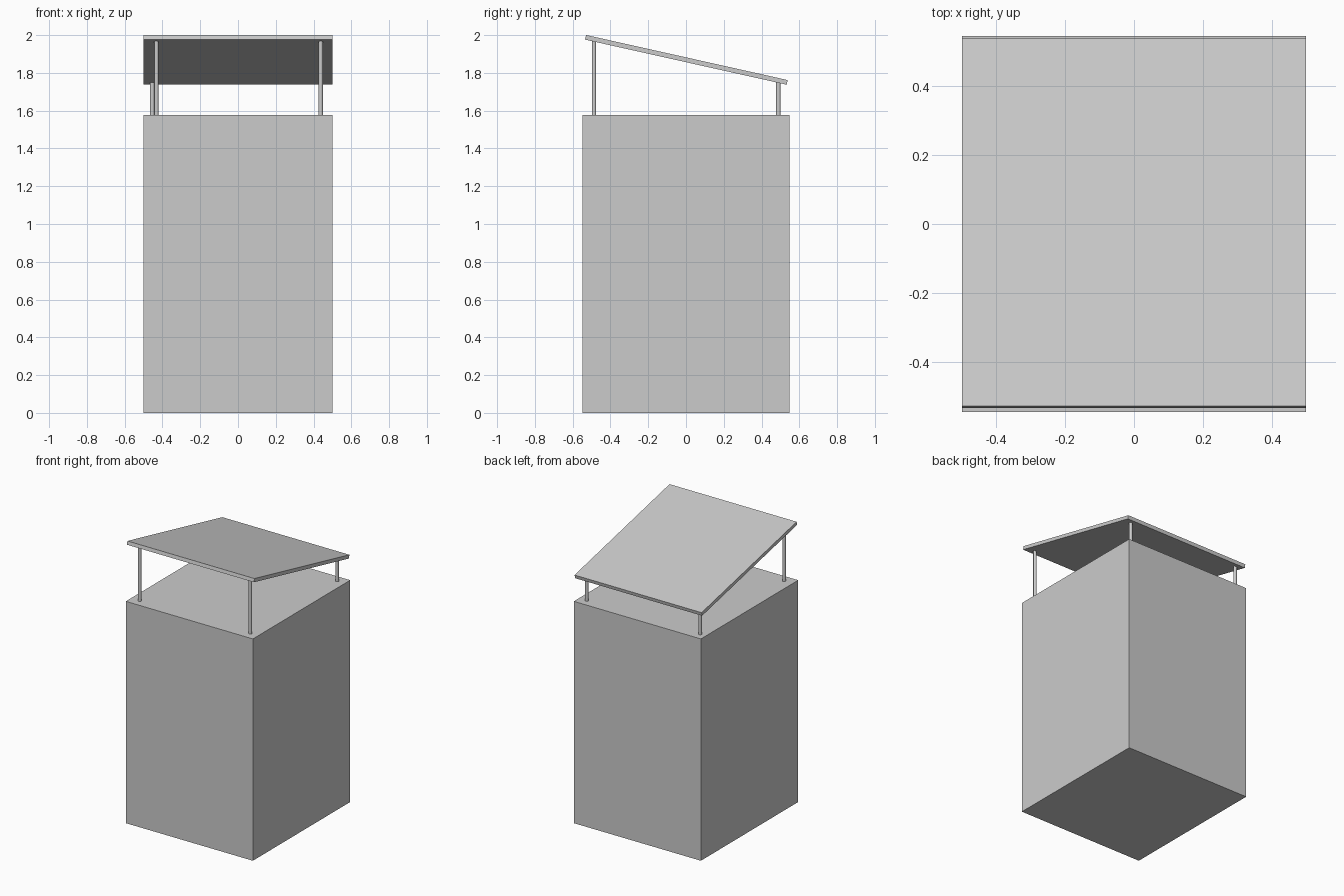
import bpy
from math import radians, sin, cos

if "Cube" in bpy.data.objects:
    bpy.data.objects.remove(bpy.data.objects["Cube"], do_unlink=True)

grey = bpy.data.materials.new("light_grey")
grey.use_nodes = True
colour = (0.6, 0.6, 0.6, 1)
grey.diffuse_color = colour
grey.node_tree.nodes["Principled BSDF"].inputs["Base Color"].default_value = colour

WIDTH, DEPTH, BODY_TOP = 1.0, 1.094, 1.578
TILT, ROOF_Z, THICK = radians(12.6), 1.869, 0.025


def finish(name):
    obj = bpy.context.object
    obj.name = name
    obj.data.materials.append(grey)
    return obj


def box(name, size, centre, tilt=0):
    bpy.ops.mesh.primitive_cube_add(size=1, location=centre, rotation=(tilt, 0, 0))
    obj = finish(name)
    obj.scale = size
    return obj


def post(name, x, y):
    # Each post ends inside the sloping roof
    top = ROOF_Z - y * sin(TILT) / cos(TILT)
    bpy.ops.mesh.primitive_cylinder_add(vertices=16, radius=0.0115, depth=top - BODY_TOP,
                                        location=(x, y, (top + BODY_TOP) / 2))
    finish(name)
    bpy.ops.object.shade_smooth_by_angle()


# Tall body and sloping roof panel
box("body", (WIDTH, DEPTH, BODY_TOP), (0, 0, BODY_TOP / 2))
box("roof", (WIDTH, DEPTH, THICK), (0, 0.002, ROOF_Z), -TILT)

# Corner posts
post("front_right_post", -0.432, -0.487)
post("front_left_post", 0.438, -0.487)
post("back_right_post", -0.454, 0.489)
post("back_left_post", 0.438, 0.489)
